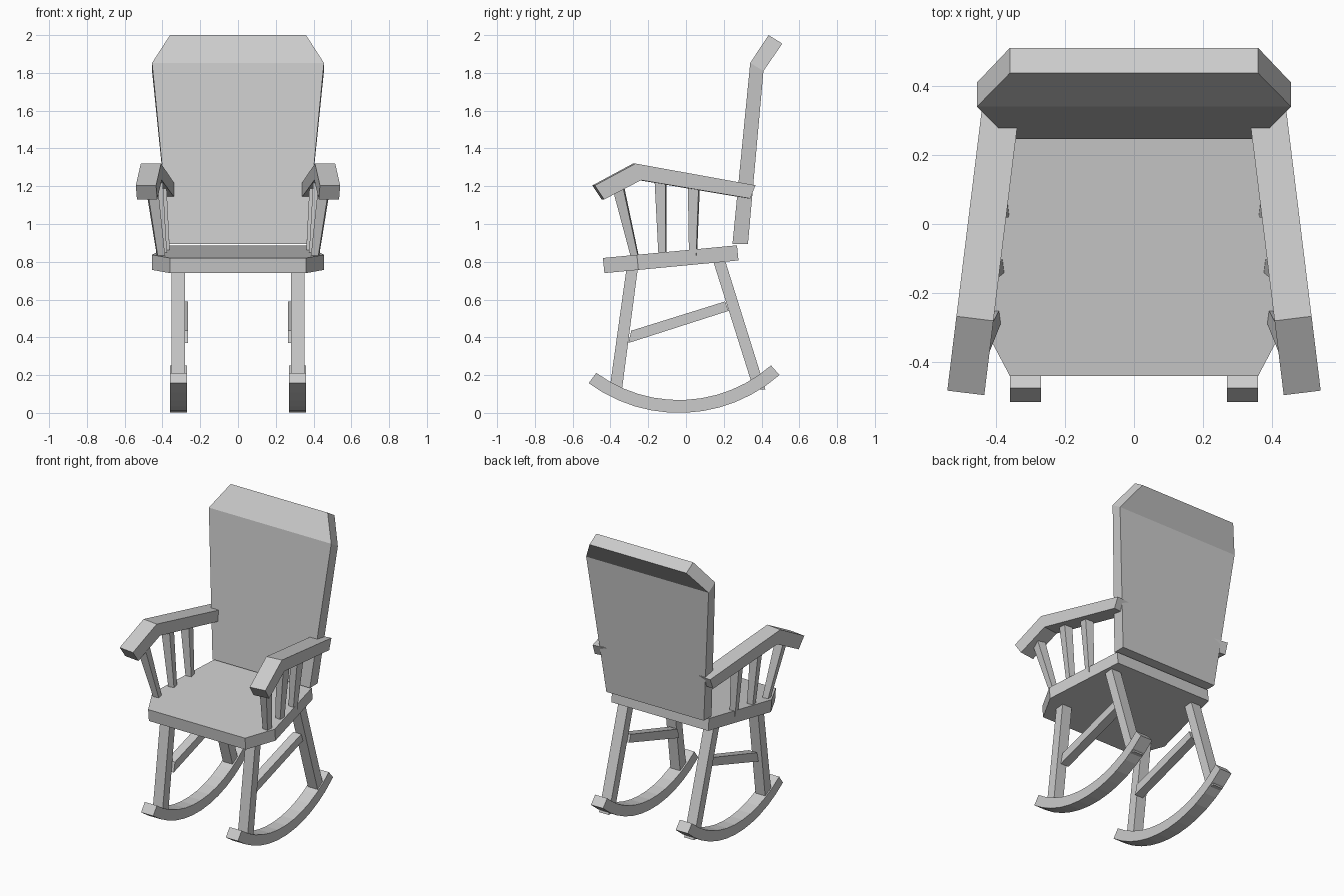
import bpy, bmesh, math
from mathutils import Matrix, Vector

if "Cube" in bpy.data.objects:
    bpy.data.objects.remove(bpy.data.objects["Cube"])


def loft(name, rings, mirror=False):
    """Join matching rings of points with flat faces and cap both ends."""
    bm = bmesh.new()
    vs = [[bm.verts.new(p) for p in ring] for ring in rings]
    n = len(rings[0])
    for a, b in zip(vs, vs[1:]):
        for i in range(n):
            j = (i + 1) % n
            bm.faces.new((a[i], a[j], b[j], b[i]))
    bm.faces.new(vs[0])
    bm.faces.new(vs[-1])
    bmesh.ops.recalc_face_normals(bm, faces=bm.faces)
    mesh = bpy.data.meshes.new(name)
    bm.to_mesh(mesh)
    bm.free()
    ob = bpy.data.objects.new(name, mesh)
    bpy.context.collection.objects.link(ob)
    if mirror:
        ob.modifiers.new("mirror", 'MIRROR')
    return ob


def section(p, q, hp, hq=None):
    """Four-point ring from two (y, z) points and half widths in x."""
    hq = hp if hq is None else hq
    return [(-hp, *p), (hp, *p), (hq, *q), (-hq, *q)]


def shifted(rings, x):
    return [[(p[0] + x, p[1], p[2]) for p in r] for r in rings]


# Seat: tilted slab with cut front corners
outline = [(-.36, -.44), (.36, -.44), (.455, -.26), (.36, .27), (-.36, .27), (-.455, -.26)]
top = [(x, y, .82 + .0945 * (y + .44)) for x, y in outline]
loft("seat", [top, [(x, y + .008, z - .08) for x, y, z in top]])

# Backrest: flares upward, then bends back at a tapered head
loft("backrest", [section((.246, .895), (.328, .895), .362),
                  section((.34, 1.853), (.41, 1.81), .455),
                  section((.437, 2.0), (.51, 1.955), .36)])

# Armrests: bent bars, splayed outward to the front
arm_yaw = Matrix.Translation((.461, -.274, 0)) @ Matrix.Rotation(math.radians(7), 4, 'Z')
arm = [section((-.217, 1.204), (-.167, 1.13), .054),
       section((0, 1.32), (.03, 1.232), .054),
       section((.64, 1.205), (.612, 1.135), .054)]
loft("armrest", [[arm_yaw @ Vector(p) for p in r] for r in arm], True)

# Arm spindles: tapered, wider at the top
spindles = [((.405, -.267, .81), (.457, -.36, 1.20)),
            ((.396, -.124, .82), (.432, -.135, 1.25)),
            ((.381, .037, .83), (.412, .042, 1.22))]
for i, (lo, hi) in enumerate(spindles):
    rings = []
    for (x, y, z), h in ((lo, .019), (hi, .029)):
        rings.append([(x + a * h + b * h * .12, y + b * h - a * h * .12, z)
                      for a, b in ((-1, -1), (1, -1), (1, 1), (-1, 1))])
    loft(f"arm_spindle_{i + 1}", rings, True)

# Legs
for name, pts in {
    "front_leg": ((-.408, .10), (-.342, .10), (-.315, .765), (-.255, .765)),
    "back_leg": ((.358, .125), (.42, .125), (.145, .80), (.209, .80)),
}.items():
    loft(name, shifted([section(pts[0], pts[1], .036),
                        section(pts[2], pts[3], .036)], .316), True)

# Side rails between the legs
loft("side_rail", shifted([section((-.29, .435), (-.305, .37), .03),
                           section((.207, .59), (.225, .54), .03)], .295), True)

# Curved rockers
rings, steps = [], 12
for i in range(steps + 1):
    a = math.radians(-36.4 + 77.7 * i / steps)
    arc = [(-.037 + r * math.sin(a), .806 - r * math.cos(a)) for r in (.806, .738)]
    rings.append(section(*arc, .045))
loft("rocker", shifted(rings, .315), True)
